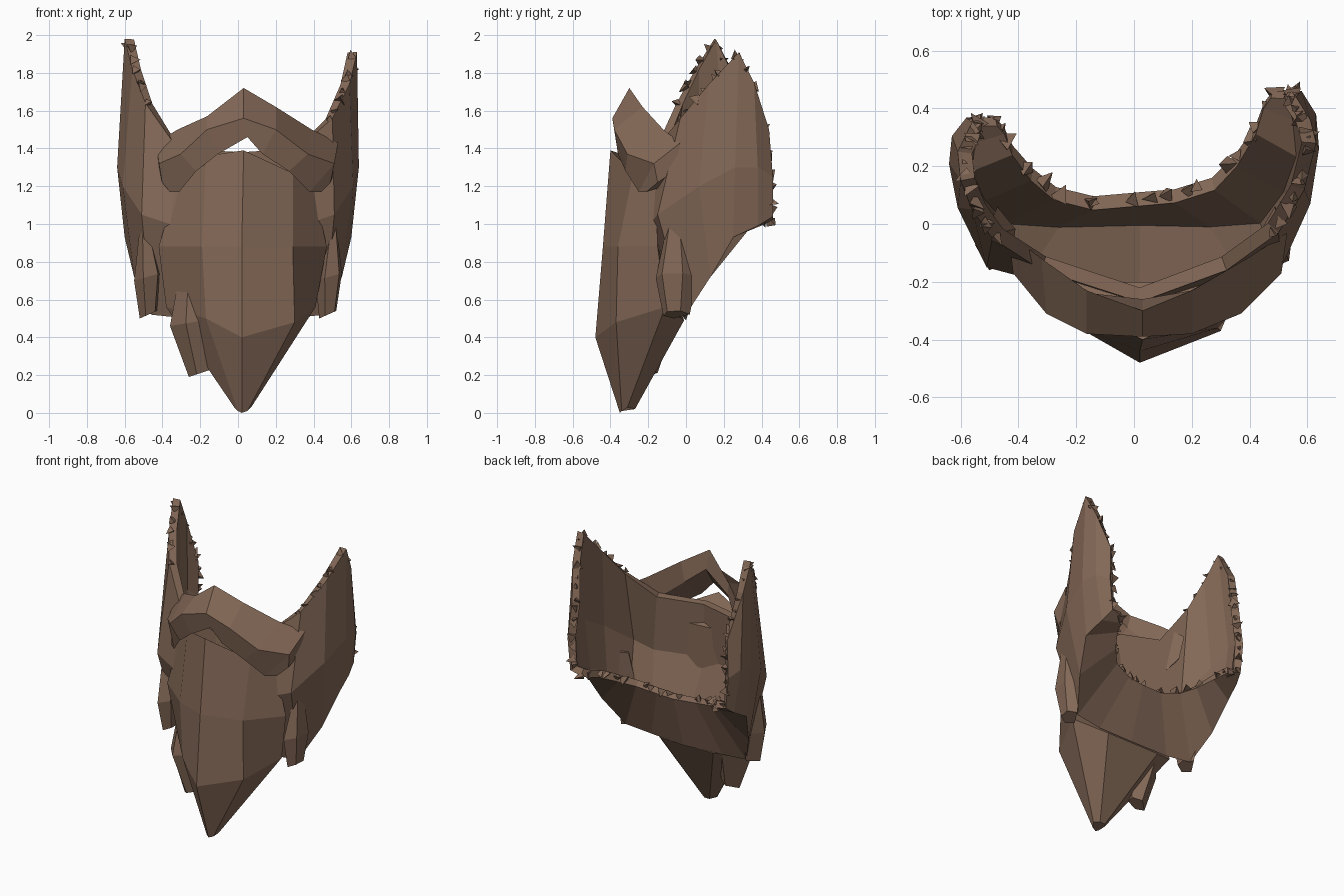
import bpy, random
from mathutils import Vector, Euler

if "Cube" in bpy.data.objects:
    bpy.data.objects.remove(bpy.data.objects["Cube"])

random.seed(4)
brown = bpy.data.materials.new("brown_hair")
brown.diffuse_color = (0.23, 0.14, 0.095, 1)
brown.use_nodes = True
brown.node_tree.nodes["Principled BSDF"].inputs["Base Color"].default_value = brown.diffuse_color


def make(name, verts, faces):
    me = bpy.data.meshes.new(name)
    me.from_pydata([tuple(v) for v in verts], [], faces)
    me.materials.append(brown)
    ob = bpy.data.objects.new(name, me)
    bpy.context.collection.objects.link(ob)
    return ob


def loft(name, rings, closed=True):
    n = len(rings[0])
    verts = [p for r in rings for p in r]
    faces = []
    for i in range(len(rings) - 1):
        for j in range(n if closed else n - 1):
            k = (j + 1) % n
            faces.append((i*n + j, i*n + k, (i+1)*n + k, (i+1)*n + j))
    if closed:
        faces += [tuple(range(n))[::-1], tuple(range((len(rings)-1)*n, len(rings)*n))]
    return make(name, verts, faces)


# Jaw shell: each column runs top edge, cheek, jaw, neck rim (right half)
right = [
    [(.02, -.27, 1.38), (.02, -.28, 1.0), (.02, 0, .49), (.02, .11, .85)],
    [(.32, -.16, 1.40), (.36, -.19, 1.0), (.27, -.01, .50), (.14, .12, .86)],
    [(.50, -.03, 1.56), (.51, -.15, 1.05), (.46, 0, .52), (.27, .16, .89)],
    [(.59, .12, 1.74), (.61, .07, 1.2), (.55, .13, .72), (.35, .24, .93)],
    [(.63, .28, 1.91), (.64, .26, 1.3), (.60, .25, .93), (.42, .34, .98)],
    [(.61, .36, 1.75), (.63, .38, 1.3), (.58, .38, .99), (.45, .42, 1.0)],
    [(.56, .44, 1.50), (.58, .46, 1.25), (.56, .46, 1.04), (.48, .46, 1.02)],
]
left = [[(-x, y*.8 if y > 0 else y, z) for x, y, z in c] for c in right[1:]]
left[1][0] = (-.49, -.05, 1.64)
left[2][0] = (-.56, .05, 1.82)
left[3][0] = (-.60, .15, 1.98)
left[4][0] = (-.61, .25, 1.80)
columns = left[::-1] + right
shell = loft("jaw_shell", columns, closed=False)
thick = shell.modifiers.new("thickness", 'SOLIDIFY')
thick.thickness = .05
thick.offset = -1

# Front lock: five front points and two back points per ring
rings = [
    [(-.31, -.17, 1.25), (-.17, -.31, 1.36), (.03, -.40, 1.39), (.29, -.28, 1.27),
     (.40, -.16, 1.2), (.3, -.2, 1.22), (-.25, -.2, 1.25)],
    [(-.42, -.17, .88), (-.19, -.36, .88), (.02, -.44, .88), (.29, -.36, .88),
     (.47, -.15, .88), (.3, -.2, .88), (-.3, -.2, .88)],
    [(-.38, -.11, .56), (-.17, -.36, .5), (.02, -.48, .4), (.3, -.37, .48),
     (.41, -.11, .56), (.2, -.01, .49), (-.2, -.01, .49)],
    [(-.02, -.31, .03), (0, -.34, .01), (.02, -.35, 0), (.05, -.34, .01),
     (.07, -.31, .03), (.05, -.27, .02), (.01, -.27, .02)],
]
loft("front_lock", rings)


# Small hanging locks: flattened tapering prisms
def lock(name, path):
    unit = [(-1, -.2), (-.3, -1), (.8, -.7), (1, .3), (.1, 1)]
    loft(name, [[(x + u*rx, y + v*ry, z + .02*u) for u, v in unit]
                for x, y, z, rx, ry in path])


lock("left_chin_lock", [(-.24, -.19, .70, .08, .08), (-.24, -.19, .48, .12, .13),
                        (-.20, -.2, .21, .06, .05)])
for name, s in (("left_cheek_lock", -1), ("right_cheek_lock", 1)):
    lock(name, [(s*.50, -.05, 1.0, .02, .05), (s*.48, -.05, .72, .07, .11),
                (s*.475, -.05, .52, .045, .07)])

# Moustache: ring order is top, front, bottom, back
half = [
    [(.03, -.30, 1.72), (.03, -.39, 1.56), (.05, -.37, 1.46), (.03, -.26, 1.60)],
    [(.20, -.23, 1.62), (.20, -.38, 1.50), (.13, -.36, 1.37), (.18, -.24, 1.48)],
    [(.39, -.12, 1.50), (.37, -.31, 1.37), (.27, -.32, 1.28), (.33, -.16, 1.36)],
    [(.53, -.03, 1.43), (.51, -.17, 1.32), (.38, -.25, 1.17), (.40, -.13, 1.30)],
    [(.51, -.06, 1.28), (.49, -.15, 1.22), (.44, -.21, 1.17), (.44, -.11, 1.20)],
]
other = [[(-x*.82, y, z - (.05 if i == 1 and k == 0 else 0))
          for k, (x, y, z) in enumerate(r)] for i, r in enumerate(half)][1:]
loft("moustache", other[::-1] + half)


# Jagged tufts scattered along the shell's open edges
def tufts(name, path, step=.06, size=.034):
    verts, faces = [], []
    for a, b in zip(path, path[1:]):
        a, b = Vector(a), Vector(b)
        count = max(1, int((b - a).length / step))
        for i in range(count):
            p = a.lerp(b, (i + random.random()*.8) / count)
            rot = Euler([random.uniform(0, 6.28) for _ in range(3)]).to_matrix()
            base = len(verts)
            big = size * random.uniform(.6, 1.2)
            for q in ((1, 0, -.5), (-.5, .87, -.5), (-.5, -.87, -.5), (.2, 0, 1.1)):
                verts.append(p + rot @ Vector(q) * big * random.uniform(.7, 1.2))
            faces += [(base + f, base + g, base + h) for f, g, h in
                      ((0, 2, 1), (0, 1, 3), (1, 2, 3), (2, 0, 3))]
    make(name, verts, faces)


def inset(p):
    x, y, z = p
    return (x*.96, y - .01, z - .015)


tufts("right_edge_tufts", [inset(c[0]) for c in right[2:]] + [inset(p) for p in right[-1][1:]])
tufts("left_edge_tufts", [inset(c[0]) for c in left[1:]] + [inset(p) for p in left[-1][1:]])
tufts("neck_rim_tufts", [(c[3][0], c[3][1] - .02, c[3][2] + .02) for c in columns])
